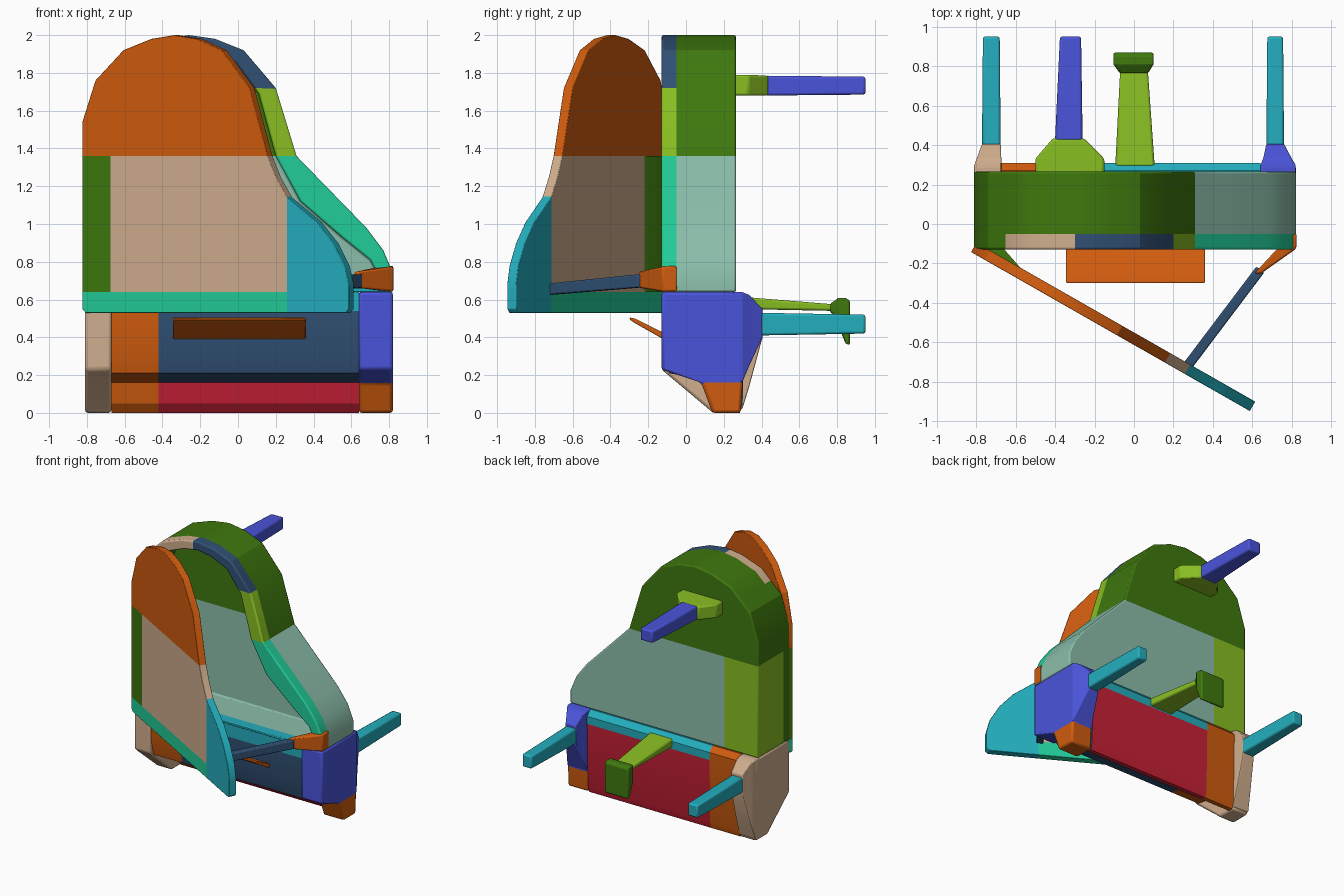
import bpy, bmesh, math
from mathutils import Matrix, Vector

if "Cube" in bpy.data.objects:
    bpy.data.objects.remove(bpy.data.objects["Cube"])

# ---- palette (sRGB 0-255 converted to linear) ----
PALETTE = {
    "orange": (208, 92, 14), "tan": (208, 174, 142), "green": (62, 120, 13),
    "teal": (34, 204, 152), "cyan": (36, 174, 190), "navy": (48, 80, 116),
    "red": (200, 32, 54), "blue": (74, 84, 218), "lime": (136, 190, 34),
    "sage": (139, 190, 170),
}


def linear(c):
    c /= 255
    return c / 12.92 if c <= 0.04045 else ((c + 0.055) / 1.055) ** 2.4


MATS = {}
for name, rgb in PALETTE.items():
    m = bpy.data.materials.new(name)
    col = (*[linear(c) for c in rgb], 1)
    m.diffuse_color = col
    m.use_nodes = True
    m.node_tree.nodes["Principled BSDF"].inputs["Base Color"].default_value = col
    MATS[name] = m


# ---- helpers ----
def finish(name, bm, colour, cuts=(), bevel=0.012):
    """Cut along (axis, position) planes, colour by name or rule, bevel, shade."""
    for axis, pos in cuts:
        co, no = Vector(), Vector()
        co[axis], no[axis] = pos, 1
        geom = bm.verts[:] + bm.edges[:] + bm.faces[:]
        bmesh.ops.bisect_plane(bm, geom=geom, plane_co=co, plane_no=no, dist=1e-5)
    bmesh.ops.recalc_face_normals(bm, faces=bm.faces)
    me = bpy.data.meshes.new(name)
    ob = bpy.data.objects.new(name, me)
    bpy.context.collection.objects.link(ob)
    slots = []
    for f in bm.faces:
        c = colour if isinstance(colour, str) else colour(f.calc_center_median(), f.normal)
        if c not in slots:
            slots.append(c)
        f.material_index = slots.index(c)
    for c in slots:
        me.materials.append(MATS[c])
    bm.to_mesh(me)
    bm.free()
    if bevel:
        b = ob.modifiers.new("soft_edges", "BEVEL")
        b.width, b.segments, b.angle_limit = bevel, 2, math.radians(40)
    bpy.ops.object.select_all(action="DESELECT")
    ob.select_set(True)
    bpy.context.view_layer.objects.active = ob
    bpy.ops.object.shade_smooth_by_angle(angle=math.radians(25))
    return ob


def loft(rings):
    """Skin closed rings of equal length and cap both ends."""
    bm = bmesh.new()
    vs = [[bm.verts.new(p) for p in r] for r in rings]
    n = len(rings[0])
    for a, b in zip(vs, vs[1:]):
        for i in range(n):
            j = (i + 1) % n
            bm.faces.new((a[i], a[j], b[j], b[i]))
    bm.faces.new(vs[0])
    bm.faces.new(vs[-1])
    return bm


def rect(y, x0, x1, z0, z1):
    return [(x0, y, z0), (x1, y, z0), (x1, y, z1), (x0, y, z1)]


def bar(name, colour, *rects, bevel=0.012):
    return finish(name, loft([rect(*r) for r in rects]), colour, bevel=bevel)


def xprism(section, x0, x1):
    return loft([[(x, y, z) for y, z in section] for x in (x0, x1)])


# ---- hollow main shell, open at the front ----
ARCH = [(-.74, 1.76), (-.57, 1.92), (-.4, 1.98), (-.26, 2), (-.12, 1.98),
        (.03, 1.92), (.2, 1.72), (.31, 1.36)]
outer = [(-.81, .64), (-.81, 1.54), *ARCH, (.45, 1.216), (.68, .98),
         (.77, .86), (.82, .74), (.82, .64)]
inner = [(-.74, .66), (-.74, 1.52), (-.68, 1.71), (-.53, 1.85), (-.38, 1.91),
         (-.26, 1.93), (-.14, 1.91), (-.01, 1.85), (.11, 1.69), (.2, 1.36),
         (.33, 1.12), (.55, .93), (.7, .81), (.74, .73), (.74, .66)]


def shell_colour(c, n):
    if c.y > -.05:
        return "green" if c.z > 1.36 else "lime" if c.x < -.52 else "sage"
    if c.z < .665:
        return "cyan"
    if c.z < 1.36:
        return "green" if c.x < -.52 else "orange" if c.z < .76 and c.x > .6 else "teal"
    if c.z < 1.72:
        return "lime" if c.x > -.2 else "green"
    return "green" if c.x < -.65 else "tan" if c.x < -.3 else "navy"


rings = [[(x, y, z) for x, z in prof]
         for prof, y in ((outer, .265), (outer, -.05), (outer, -.13), (inner, -.13), (inner, .2))]
finish("main_shell", loft(rings), shell_colour,
       [(2, 1.36), (2, 1.72), (0, -.52), (0, -.65), (0, -.3), (1, -.051)], bevel=.015)

# ---- swung-open door, hinged on the -x side ----
door_line = [(-.82, .55), (-.82, 1.54), *ARCH, (.36, 1.25), (.43, 1.14), (.61, 1.01),
             (.71, .9), (.78, .78), (.805, .68), (.805, .55), (.785, .53), (-.8, .53)]


def door_colour(c, n):
    if c.x > 1.247:
        return "cyan"
    if c.z < .64:
        return "teal"
    if c.z > 1.36:
        return "orange"
    return "green" if c.x < .173 else "tan"


door = finish("door", loft([[(x + .82, y, z) for x, z in door_line] for y in (0, .055)]),
              door_colour, [(2, 1.36), (2, .64), (0, .173), (0, 1.247)], bevel=.02)
door.matrix_world = Matrix.Translation((-.825, -.142, 0)) @ Matrix.Rotation(math.radians(-29.7), 4, "Z")

# ---- wedge that joins door and shell at the hinge ----
wedge = [(-.80, -.125), (-.69, -.11), (-.66, -.125), (-.555, -.245), (-.60, -.245)]
finish("hinge_wedge", loft([[(x, y, z) for x, y in wedge] for z in (.64, 1.36)]), "green", bevel=0)

# ---- lower box: recessed front over a thin rear skirt ----
section = [(-.12, .64), (-.12, .34), (-.09, .21), (.19, .16), (.21, .05), (.25, 0),
           (.285, 0), (.3, .05), (.31, .6), (.27, .64)]


def base_colour(c, n):
    if c.x < -.42:
        return "orange"
    if c.z > .54:
        return "cyan"
    return "red" if n.y > .5 or c.z < .16 else "navy"


finish("lower_box", xprism(section, -.67, .64), base_colour, [(0, -.42), (2, .54)], bevel=0)

# ---- end blocks with tapered rear sockets and poles ----
right_sec = [(-.13, .64), (-.13, .23), (.08, .16), (.14, 0), (.29, 0), (.3, .16), (.3, .64)]
left_sec = [(-.13, .64), (-.13, .23), (.12, .02), (.14, 0), (.29, 0), (.3, .64)]
finish("end_block_left", xprism(right_sec, .64, .82),
       lambda c, n: "orange" if c.z < .16 and n.z < .9 else "blue", [(2, .16)], bevel=.015)
finish("end_block_right", xprism(left_sec, -.81, -.67), "tan", bevel=.015)
bar("socket_left", "blue", (.25, .641, .819, .162, .639), (.298, .641, .819, .162, .639),
    (.335, .655, .797, .25, .625), (.405, .67, .76, .4, .55), bevel=.006)
bar("socket_right", "tan", (.25, -.809, -.671, .01, .639), (.298, -.809, -.671, .02, .639),
    (.335, -.795, -.672, .14, .625), (.405, -.77, -.675, .4, .55), bevel=.006)
bar("pole_left", "cyan", (.38, .67, .76, .41, .53), (.95, .675, .755, .42, .52))
bar("pole_right", "cyan", (.38, -.77, -.675, .41, .53), (.95, -.765, -.68, .42, .52))

# ---- upper rear mount and pole ----
bar("upper_mount", "lime", (.25, -.5, -.15, 1.68, 1.79), (.33, -.5, -.15, 1.68, 1.79),
    (.435, -.41, -.255, 1.68, 1.785))
bar("upper_pole", "blue", (.42, -.4, -.26, 1.68, 1.785), (.95, -.375, -.268, 1.685, 1.78))

# ---- rear latch arm with hook ----
bar("latch_arm", "lime", (.29, -.095, .105, .55, .615), (.78, -.07, .07, .54, .575))
bar("latch_neck", "green", (.76, -.07, .07, .535, .575), (.81, -.105, .1, .5, .61))
bar("latch_hook", "green", (.80, -.105, .1, .48, .61), (.845, -.105, .1, .365, .608),
    (.868, -.105, .1, .36, .595), bevel=.01)

# ---- slanted front ledge ----
finish("front_ledge", xprism([(-.30, .505), (-.27, .5), (-.12, .425), (-.12, .39), (-.27, .475),
                              (-.295, .492)], -.345, .36), "orange", bevel=.006)

# ---- door stay: bracket and strut ----
bracket = [(.61, -.25), (.645, -.25), (.822, -.125), (.822, -.045), (.73, -.12)]
low = [.665, .66, .642, .642, .65]
high = [.745, .75, .775, .78, .775]
finish("stay_bracket", loft([[(x, y, z) for (x, y), z in zip(bracket, h)] for h in (low, high)]),
       "orange", bevel=.01)
side = Vector((.02, -.015, 0))
ends = []
for p, h in ((Vector((.27, -.72, .655)), .03), (Vector((.64, -.23, .70)), .035)):
    up = Vector((0, 0, h))
    ends.append([p - side - up, p + side - up, p + side + up, p - side + up])
finish("stay_strut", loft(ends), "navy", bevel=.008)
